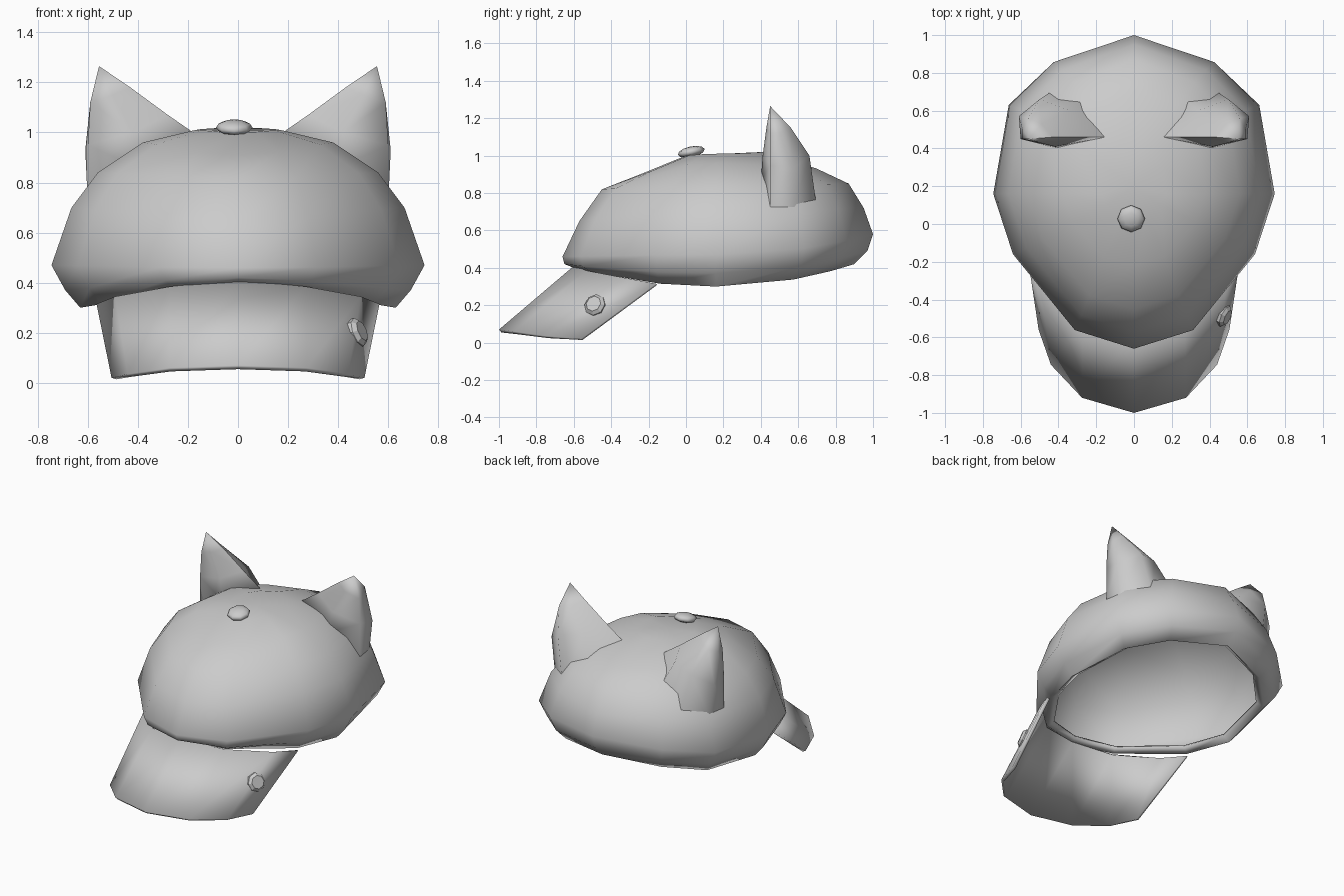
import bpy, bmesh, math
from mathutils import Vector

if "Cube" in bpy.data.objects:
    bpy.data.objects.remove(bpy.data.objects["Cube"], do_unlink=True)

grey = bpy.data.materials.new("grey_fabric")
grey.use_nodes = True
grey.diffuse_color = (0.6, 0.6, 0.6, 1)
grey.node_tree.nodes["Principled BSDF"].inputs["Base Color"].default_value = (0.6, 0.6, 0.6, 1)


def finish(bm, name, smooth_angle, thickness=0):
    """Turn a bmesh into a shaded object with an optional inward shell."""
    mesh = bpy.data.meshes.new(name)
    bm.to_mesh(mesh)
    bm.free()
    mesh.materials.append(grey)
    obj = bpy.data.objects.new(name, mesh)
    bpy.context.collection.objects.link(obj)
    bpy.ops.object.select_all(action='DESELECT')
    obj.select_set(True)
    bpy.context.view_layer.objects.active = obj
    bpy.ops.object.shade_smooth_by_angle(angle=math.radians(smooth_angle))
    if thickness:
        shell = obj.modifiers.new("shell", 'SOLIDIFY')
        shell.thickness = thickness
        shell.offset = -1
    return obj


def loft(rows, closed, apex=None):
    """Skin rows of points, optionally closed round and ending in an apex."""
    bm = bmesh.new()
    grid = [[bm.verts.new(p) for p in row] for row in rows]
    n = len(rows[0])
    steps = range(n if closed else n - 1)
    for low, high in zip(grid, grid[1:]):
        for j in steps:
            k = (j + 1) % n
            bm.faces.new((low[j], low[k], high[k], high[j]))
    if apex:
        tip = bm.verts.new(apex)
        for j in steps:
            bm.faces.new((grid[-1][j], grid[-1][(j + 1) % n], tip))
    return bm, grid


# Crown: one plan outline, scaled and bent for every ring
half = [(0, -1), (.42, -.88), (.86, -.39), (1, 0), (.89, .56), (.57, .83), (0, 1)]
plan = half + [(-u, v) for u, v in half[-2:0:-1]]
MID_Y = 0.16


def crown_ring(front, width, back, z_front, z_side, z_back):
    ring = []
    for u, v in plan:
        end_y, end_z = (front, z_front) if v < 0 else (back, z_back)
        ring.append((u * width,
                     MID_Y + abs(v) * (end_y - MID_Y),
                     z_side + v * v * (end_z - z_side)))
    return ring


rings = [
    (-.56, .58, .86, .42, .33, .45),
    (-.60, .63, .90, .40, .30, .42),
    (-.65, .69, .97, .42, .37, .49),
    (-.66, .745, 1.0, .46, .47, .58),
    (-.57, .665, .95, .65, .70, .72),
    (-.45, .56, .87, .82, .84, .85),
    (-.22, .38, .70, .91, .96, .93),
    (0, .17, .42, 1.0, 1.01, 1.02),
]
bm, _ = loft([crown_ring(*r) for r in rings], True, (0, .2, 1.01))
finish(bm, "crown", 80, 0.015)

# Brim: sloping curved sheet from the front rim
inner = [(0, -.6, .41), (.27, -.53, .385), (.49, -.32, .345), (.565, -.16, .315)]
outer = [(0, -1, .07), (.275, -.92, .06), (.44, -.745, .035), (.505, -.56, .02)]


def both_sides(points):
    return [(-x, y, z) for x, y, z in points[:0:-1]] + points


bm, _ = loft([both_sides(outer), both_sides(inner)], False)
finish(bm, "brim", 50, 0.02)

# Ears: tapering loops leaning outward, mirrored
ear_base = [(.15, .46, .98), (.40, .40, .86), (.60, .45, .72),
            (.58, .58, .72), (.44, .70, .72), (.27, .66, .86)]
ear_middle = [(.28, .46, 1.07), (.42, .41, 1.0), (.60, .45, .95),
              (.61, .57, .93), (.50, .66, 1.0), (.34, .60, 1.03)]
ear_upper = [(.43, .46, 1.18), (.50, .43, 1.15), (.59, .45, 1.12),
             (.59, .50, 1.12), (.56, .56, 1.15), (.49, .53, 1.16)]
for name, side in (("left_ear", 1), ("right_ear", -1)):
    rows = [[(side * x, y, z) for x, y, z in row]
            for row in (ear_base, ear_middle, ear_upper)]
    bm, grid = loft(rows, True, (side * .555, .45, 1.265))
    bm.faces.new(grid[0])
    bmesh.ops.recalc_face_normals(bm, faces=bm.faces)
    finish(bm, name, 80)

# Top button: flattened low-poly ball
bm = bmesh.new()
bmesh.ops.create_uvsphere(bm, u_segments=8, v_segments=6, radius=0.073)
bmesh.ops.scale(bm, vec=(1, 1, .4), verts=bm.verts)
button = finish(bm, "top_button", 80)
button.location = (-.015, .028, 1.02)
button.rotation_euler.x = math.radians(12)

# Brim stud: eight-sided disc with a chamfered face
bm = bmesh.new()
bmesh.ops.create_cone(bm, cap_ends=True, segments=8, radius1=.06, radius2=.06, depth=.05)
rim = [e for e in bm.edges if all(v.co.z > 0 for v in e.verts)]
bmesh.ops.bevel(bm, geom=rim, offset=.016, segments=1, affect='EDGES')
stud = finish(bm, "brim_stud", 30)
stud.location = (.475, -.485, .2)
stud.rotation_euler = Vector((.85, -.4, .35)).to_track_quat('Z', 'Y').to_euler()
